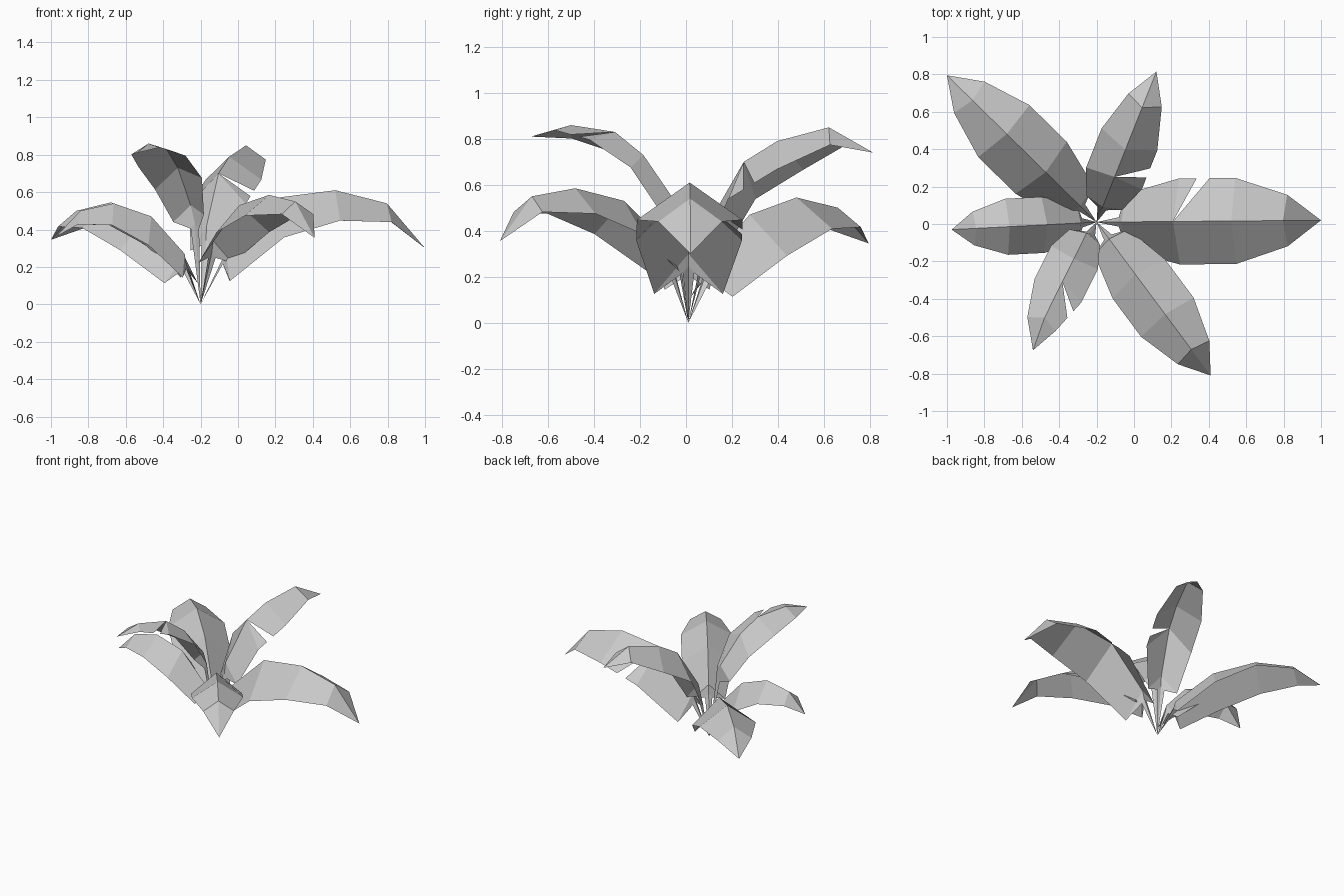
import bpy
import bmesh
from mathutils import Vector

cube = bpy.data.objects.get("Cube")
if cube:
    bpy.data.objects.remove(cube)

# Single plain grey for the whole plant
grey = bpy.data.materials.new("leaf grey")
grey.use_nodes = True
colour = (0.58, 0.58, 0.58, 1)
grey.diffuse_color = colour
grey.node_tree.nodes["Principled BSDF"].inputs["Base Color"].default_value = colour

ROOT = Vector((-0.2, 0.01, 0))

# Row positions of midrib and edge, as fractions of leaf length
LOW = ((0.11, 0.34, 0.6, 0.83), (0.13, 0.37, 0.62, 0.85))
TALL = ((0.1, 0.3, 0.48, 0.76), (0.13, 0.29, 0.55, 0.81))
# Edge rows as fractions of leaf width and droop
EDGE_W = (0.65, 1, 1, 0.6)
EDGE_DROP = (0.7, 0.85, 0.65, 0.4)


def make_leaf(name, rows, tip, heights, width, droop, notch=None, lean=0):
    """Folded leaf: raised midrib, drooping halves, optional split and lean to its right."""
    rib_rows, edge_rows = rows
    reach = Vector((tip[0], tip[1], 0)) - ROOT
    length = reach.length
    out = reach.normalized()
    left = Vector((-out.y, out.x, 0))
    up = Vector((0, 0, 1))

    def place(r, w, z):
        return ROOT + out * (r * length) + left * w + up * z

    bm = bmesh.new()
    base = bm.verts.new(ROOT)
    end = bm.verts.new(place(1, 0, heights[-1]))

    # Midrib, starting with the narrow stem row just before the blade
    stem_r, stem_z = rib_rows[0] * 0.9, heights[0] * 0.82
    ribs = [bm.verts.new(place(stem_r, 0, stem_z))]
    ribs += [bm.verts.new(place(r, -lean, z)) for r, z in zip(rib_rows, heights)]

    def face(side, *verts):
        bm.faces.new(verts if side > 0 else verts[::-1])

    # Left and right halves
    for side in (1, -1):
        edges = [bm.verts.new(place(stem_r, side * 0.025, stem_z - 0.03))]
        for r, w, d, z in zip(edge_rows, EDGE_W, EDGE_DROP, heights):
            across = side * w * width
            tilt = 10 * lean * across
            edges.append(bm.verts.new(place(r, across - lean, z - d * droop + tilt)))
        face(side, base, ribs[0], edges[0])
        for i in range(len(ribs) - 1):
            if notch == (side, i):
                # Torn split running in to the midrib
                near = bm.verts.new(edges[i].co.lerp(edges[i + 1].co, 0.31))
                far = bm.verts.new(edges[i].co.lerp(edges[i + 1].co, 0.54))
                face(side, ribs[i], near, edges[i])
                face(side, ribs[i], ribs[i + 1], edges[i + 1], far)
            else:
                face(side, ribs[i], ribs[i + 1], edges[i + 1], edges[i])
        face(side, ribs[-1], end, edges[-1])

    mesh = bpy.data.meshes.new(name)
    bm.to_mesh(mesh)
    bm.free()
    mesh.materials.append(grey)
    leaf = bpy.data.objects.new(name, mesh)
    bpy.context.collection.objects.link(leaf)


# Low, wide leaves
make_leaf("left_leaf", LOW, (1, 0.02), (0.3, 0.57, 0.61, 0.54, 0.3), 0.23, 0.25, (1, 2))
make_leaf("front_left_leaf", LOW, (0.41, -0.81), (0.34, 0.53, 0.585, 0.55, 0.355), 0.175, 0.17)
make_leaf("back_right_leaf", LOW, (-1, 0.795), (0.26, 0.47, 0.545, 0.5, 0.345), 0.195, 0.21)
make_leaf("right_leaf", LOW, (-0.975, -0.03), (0.27, 0.47, 0.54, 0.5, 0.36), 0.15, 0.18)

# Tall, upright leaves
make_leaf("back_leaf", TALL, (0.12, 0.815), (0.42, 0.7, 0.79, 0.85, 0.74), 0.16, 0.19, (-1, 2))
make_leaf("front_right_leaf", TALL, (-0.54, -0.675), (0.53, 0.73, 0.83, 0.86, 0.81),
          0.14, 0.1, (1, 3), 0.022)
